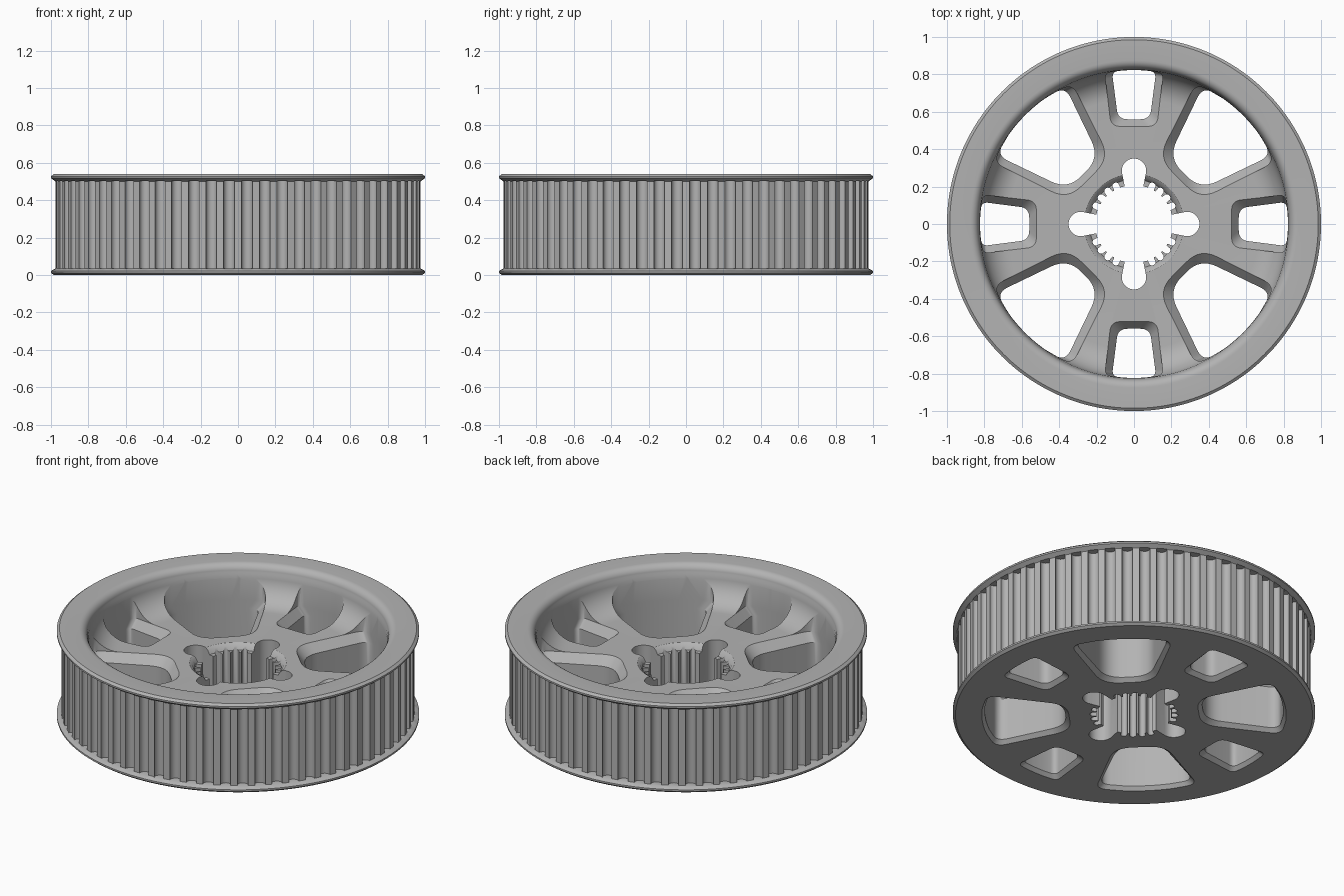
import bpy, bmesh, math
from mathutils import Vector

HEIGHT = 0.54
WEB_TOP = 0.33
TEETH = 64
TAU = 2 * math.pi

if "Cube" in bpy.data.objects:
    bpy.data.objects.remove(bpy.data.objects["Cube"])

grey = bpy.data.materials.new("plain grey")
grey.use_nodes = True
grey.diffuse_color = (0.45, 0.45, 0.45, 1)
grey.node_tree.nodes["Principled BSDF"].inputs["Base Color"].default_value = (0.45, 0.45, 0.45, 1)


def make_object(name, bm):
    bmesh.ops.recalc_face_normals(bm, faces=bm.faces)
    mesh = bpy.data.meshes.new(name)
    bm.to_mesh(mesh)
    bm.free()
    mesh.materials.append(grey)
    obj = bpy.data.objects.new(name, mesh)
    bpy.context.collection.objects.link(obj)
    return obj


def loft(bm, loops):
    """Closed solid through matching loops of 3D points."""
    rings = [[bm.verts.new(p) for p in loop] for loop in loops]
    n = len(rings[0])
    for a, b in zip(rings, rings[1:]):
        for i in range(n):
            j = (i + 1) % n
            bm.faces.new((a[i], a[j], b[j], b[i]))
    bm.faces.new(rings[0][::-1])
    bm.faces.new(rings[-1])


def circle(radius, z, n, cx=0):
    return [(cx + radius * math.cos(TAU * i / n), radius * math.sin(TAU * i / n), z)
            for i in range(n)]


def arc(cx, cz, radius, start, end, steps=7):
    angles = [math.radians(start + (end - start) * i / steps) for i in range(steps + 1)]
    return [(cx + radius * math.cos(a), cz + radius * math.sin(a)) for a in angles]


# Turned wheel: flat underside, two flanges, dished top and countersunk hub
profile = [(0.985, 0), (1, 0.012), (1, 0.022), (0.975, 0.036),
           (0.975, 0.5), (1, 0.518), (1, 0.528), (0.985, HEIGHT)]
profile += arc(0.875, HEIGHT - 0.045, 0.045, 90, 180)
profile += arc(0.67, WEB_TOP + 0.155, 0.155, 0, -90, 10)
profile += [(0.268, WEB_TOP), (0.25, WEB_TOP - 0.012), (0.238, WEB_TOP - 0.035)]
bm = bmesh.new()
loft(bm, [circle(r, z, 192) for r, z in profile])
pulley = make_object("pulley_wheel", bm)


def rounded(corners):
    """Round each (point, radius) corner; a zero radius keeps the point."""
    points = []
    for i, (p, r) in enumerate(corners):
        if r == 0:
            points.append(p)
            continue
        a = p + (corners[i - 1][0] - p).normalized() * r
        b = p + (corners[(i + 1) % len(corners)][0] - p).normalized() * r
        for k in range(9):
            t = k / 8
            points.append(a * (1 - t) ** 2 + p * 2 * t * (1 - t) + b * t * t)
    return points


def window_outline(inner, half_in, half_out, r_in, r_out, grow, rim):
    """Wedge window along +x: straight inner edge, arc at the rim."""
    t = math.asin((half_out + grow) / rim)
    edge = [Vector((rim * math.cos(a), rim * math.sin(a)))
            for a in [t * k / 6 for k in range(-6, 7)]]
    corners = [(Vector((inner - grow, half_in + grow)), r_in),
               (Vector((inner - grow, -half_in - grow)), r_in)]
    corners += [(edge[0], r_out)]
    corners += [(p, 0) for p in edge[3:-3]]
    corners += [(edge[-1], r_out)]
    return rounded(corners)


def window_cutter(bm, angle, *shape):
    levels = [(-0.05, 0.022, 0.84), (0, 0.022, 0.84), (0.022, 0, 0.823),
              (WEB_TOP - 0.05, 0, 0.823), (WEB_TOP, 0.038, 0.823), (0.6, 0.038, 0.823)]
    c, s = math.cos(angle), math.sin(angle)
    loft(bm, [[(p.x * c - p.y * s, p.x * s + p.y * c, z)
               for p in window_outline(*shape, grow, rim)]
              for z, grow, rim in levels])


# Four wide windows and four narrow slots between the spokes
windows = bmesh.new()
for q in range(4):
    window_cutter(windows, TAU * (q + 0.5) / 4, 0.38, 0.12, 0.26, 0.1, 0.065)
    window_cutter(windows, TAU * q / 4, 0.56, 0.085, 0.118, 0.05, 0.035)

# Belt grooves around the outside
grooves = bmesh.new()
for i in range(TEETH):
    a = TAU * (i + 0.5) / TEETH
    c, s = math.cos(a), math.sin(a)
    loft(grooves, [[(x * c - y * s, x * s + y * c, z) for x, y, z in circle(0.031, z, 12, 0.966)]
                   for z in (0.034, 0.502)])


# Splined bore with four round lobes
def far_hit(offset, centre, radius):
    inside = radius ** 2 - (centre * math.sin(offset)) ** 2
    return centre * math.cos(offset) + math.sqrt(inside) if inside > 0 else 0


def bore_radius(angle):
    a = (angle + TAU / 8) % (TAU / 4) - TAU / 8
    quarter = angle % (TAU / 4) - TAU / 8
    hits = [0.208, far_hit(a, 0.285, 0.065)]
    hits += [far_hit(quarter - math.radians(d), 0.224, 0.019) for d in (-19.5, -6.5, 6.5, 19.5)]
    return max(hits)


bore = bmesh.new()
angles = [TAU * (i + 0.5) / 480 for i in range(480)]
loft(bore, [[(bore_radius(a) * math.cos(a), bore_radius(a) * math.sin(a), z) for a in angles]
            for z in (-0.1, 0.7)])

# Cut everything out of the wheel
bpy.context.view_layer.objects.active = pulley
for name, cutter_mesh in (("window_cutter", windows), ("groove_cutter", grooves),
                          ("bore_cutter", bore)):
    cutter = make_object(name, cutter_mesh)
    cutter.hide_render = True
    cut = pulley.modifiers.new(name, "BOOLEAN")
    cut.operation = "DIFFERENCE"
    cut.solver = "EXACT"
    cut.object = cutter
    bpy.ops.object.modifier_apply(modifier=cut.name)
    bpy.data.objects.remove(cutter)

bpy.ops.object.select_all(action="DESELECT")
pulley.select_set(True)
bpy.ops.object.shade_smooth_by_angle(angle=math.radians(32))
